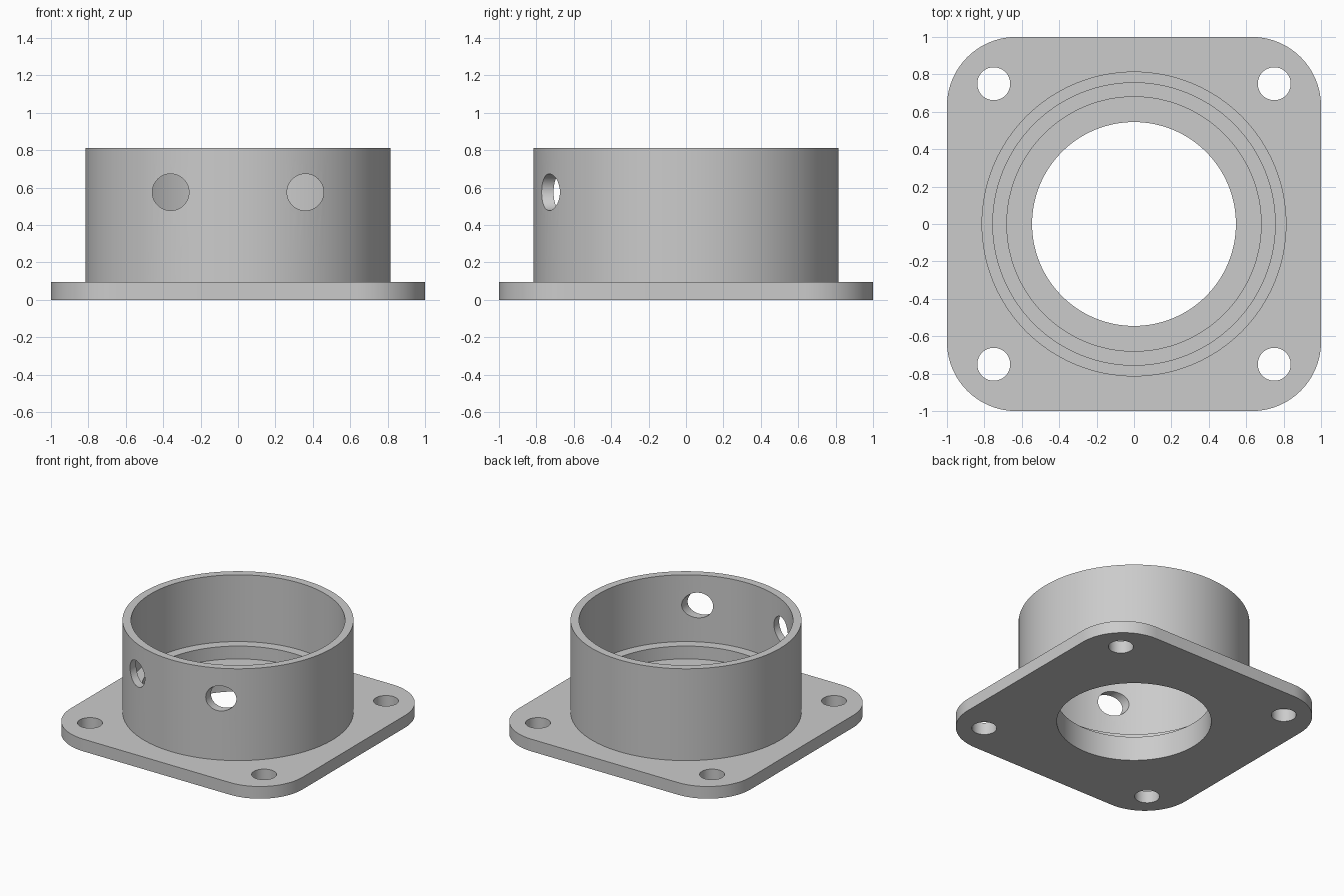
import bpy
import math

cube = bpy.data.objects.get("Cube")
if cube:
    bpy.data.objects.remove(cube, do_unlink=True)

PLATE_TOP = 0.095
HEIGHT = 0.81
CORNER = 0.37

gray = bpy.data.materials.new("plain gray")
gray.use_nodes = True
color = (0.6, 0.6, 0.6, 1)
gray.diffuse_color = color
gray.node_tree.nodes["Principled BSDF"].inputs["Base Color"].default_value = color


def rounded_plate(name, half, radius, thickness, steps=24):
    """Square plate with rounded corners, standing on z = 0."""
    ring = []
    for quarter in range(4):
        mid = math.pi * (quarter / 2 + 0.25)
        cx = math.copysign(half - radius, math.cos(mid))
        cy = math.copysign(half - radius, math.sin(mid))
        for i in range(steps + 1):
            a = math.pi / 2 * (quarter + i / steps)
            ring.append((cx + radius * math.cos(a), cy + radius * math.sin(a)))
    n = len(ring)
    verts = [(x, y, z) for z in (0, thickness) for x, y in ring]
    faces = [tuple(reversed(range(n))), tuple(range(n, 2 * n))]
    faces += [(i, (i + 1) % n, n + (i + 1) % n, n + i) for i in range(n)]
    mesh = bpy.data.meshes.new(name)
    mesh.from_pydata(verts, [], faces)
    obj = bpy.data.objects.new(name, mesh)
    bpy.context.collection.objects.link(obj)
    return obj


def cylinder(name, radius, z0, z1, x=0, y=0, sides=128):
    bpy.ops.mesh.primitive_cylinder_add(
        vertices=sides, radius=radius, depth=z1 - z0, location=(x, y, (z0 + z1) / 2))
    obj = bpy.context.object
    obj.name = name
    return obj


def combine(target, tool, operation):
    """Apply a boolean and discard the tool."""
    tool.hide_render = True
    mod = target.modifiers.new(operation.lower(), "BOOLEAN")
    mod.operation = operation
    mod.solver = "EXACT"
    mod.object = tool
    bpy.context.view_layer.objects.active = target
    bpy.ops.object.modifier_apply(modifier=mod.name)
    bpy.data.objects.remove(tool, do_unlink=True)


# Square flange with the round collar joined on
body = rounded_plate("flanged_collar", 1, CORNER, PLATE_TOP)
combine(body, cylinder("collar", 0.815, PLATE_TOP / 2, HEIGHT), "UNION")

# Stepped bore: wide cup, seat ledge, through opening
for radius, floor in ((0.755, 0.29), (0.68, 0.19), (0.545, -0.1)):
    combine(body, cylinder("bore_cutter", radius, floor, 1), "DIFFERENCE")

# Bolt holes in the four corners
for x in (-0.75, 0.75):
    for y in (-0.75, 0.75):
        combine(body, cylinder("bolt_cutter", 0.088, -0.1, 0.3, x, y, 48), "DIFFERENCE")

# Two parallel side holes through the front wall
for x in (-0.36, 0.36):
    cutter = cylinder("side_hole_cutter", 0.098, 0, 0.7, x, 0, 48)
    cutter.location = (x, -0.75, 0.575)
    cutter.rotation_euler.x = math.pi / 2
    bpy.context.view_layer.update()
    combine(body, cutter, "DIFFERENCE")

# Finish
body.data.materials.clear()
body.data.materials.append(gray)
for face in body.data.polygons:
    face.material_index = 0
bpy.ops.object.select_all(action="DESELECT")
body.select_set(True)
bpy.context.view_layer.objects.active = body
bpy.ops.object.shade_smooth_by_angle(angle=math.radians(30))
